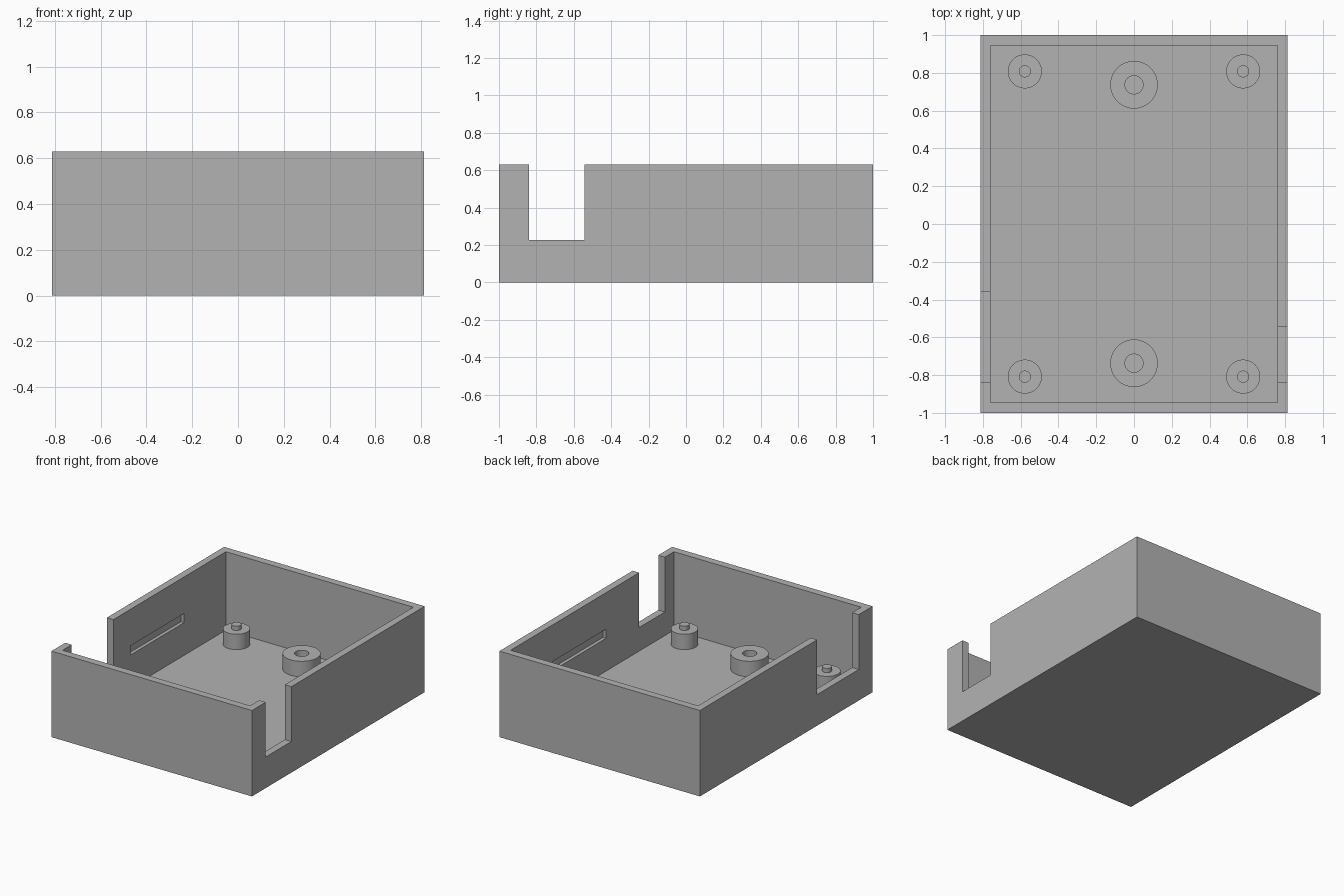
import bpy, bmesh, math

if "Cube" in bpy.data.objects:
    bpy.data.objects.remove(bpy.data.objects["Cube"])

HX, HY, H = 0.813, 1.0, 0.63      # outer half sizes and height
IX, IY, FLOOR = 0.76, 0.945, 0.055  # cavity half sizes and floor level

grey = bpy.data.materials.new("plain grey")
grey.diffuse_color = (0.45, 0.45, 0.45, 1)
grey.use_nodes = True
grey.node_tree.nodes["Principled BSDF"].inputs["Base Color"].default_value = grey.diffuse_color


def make_object(name, bm):
    bmesh.ops.recalc_face_normals(bm, faces=bm.faces)
    mesh = bpy.data.meshes.new(name)
    bm.to_mesh(mesh)
    bm.free()
    mesh.materials.append(grey)
    ob = bpy.data.objects.new(name, mesh)
    bpy.context.collection.objects.link(ob)
    return ob


def box(name, x0, x1, y0, y1, z0, z1):
    bm = bmesh.new()
    bmesh.ops.create_cube(bm, size=1)
    for v in bm.verts:
        v.co = ((x0 + x1) / 2 + v.co.x * (x1 - x0),
                (y0 + y1) / 2 + v.co.y * (y1 - y0),
                (z0 + z1) / 2 + v.co.z * (z1 - z0))
    return make_object(name, bm)


def lathe(name, profile, x, y, closed=False, steps=48):
    """Spin an (r, z) profile about the vertical axis at x, y."""
    bm = bmesh.new()
    pts = [bm.verts.new((r, 0, z)) for r, z in profile]
    edges = [bm.edges.new(p) for p in zip(pts, pts[1:])]
    if closed:
        edges.append(bm.edges.new((pts[-1], pts[0])))
    bmesh.ops.spin(bm, geom=pts + edges, cent=(0, 0, 0), axis=(0, 0, 1),
                   angle=2 * math.pi, steps=steps, use_duplicate=False)
    bmesh.ops.remove_doubles(bm, verts=bm.verts, dist=1e-5)
    ob = make_object(name, bm)
    ob.location = (x, y, 0)
    bpy.ops.object.select_all(action='DESELECT')
    ob.select_set(True)
    bpy.context.view_layer.objects.active = ob
    bpy.ops.object.shade_smooth_by_angle(angle=math.radians(30))
    return ob


# Tray body with cavity, wall notches and shallow inner slots cut out
tray = box("tray", -HX, HX, -HY, HY, 0, H)
cutters = [
    box("cavity_cutter", -IX, IX, -IY, IY, FLOOR, 1),
    box("right_notch_cutter", 0.7, 1, -0.84, -0.543, 0.228, 1.1),
    box("left_notch_cutter", -1, -0.7, -0.84, -0.358, 0.228, 1.1),
    box("right_slot_cutter", 0.7, IX + 0.025, -0.16, 0.46, 0.295, 0.362),
    box("left_slot_cutter", -IX - 0.025, -0.7, -0.16, 0.46, 0.295, 0.362),
]
for c in cutters:
    c.hide_render = True
    mod = tray.modifiers.new(c.name, 'BOOLEAN')
    mod.operation, mod.solver, mod.object = 'DIFFERENCE', 'EXACT', c
    bpy.ops.object.select_all(action='DESELECT')
    tray.select_set(True)
    bpy.context.view_layer.objects.active = tray
    bpy.ops.object.modifier_apply(modifier=mod.name)
    bpy.data.objects.remove(c, do_unlink=True)

# Corner standoffs with locating pegs, and hollow screw bosses
base = FLOOR - 0.01
for sy, end in ((-1, "front"), (1, "back")):
    for sx, side in ((-1, "left"), (1, "right")):
        lathe(f"{end}_{side}_standoff",
              [(0, base), (0.09, base), (0.09, 0.168), (0.032, 0.168),
               (0.032, 0.2), (0, 0.2)], sx * 0.578, sy * 0.808)
    lathe(f"{end}_screw_boss",
          [(0.048, base), (0.126, base), (0.126, 0.168), (0.048, 0.168)],
          0, sy * 0.737, closed=True)
